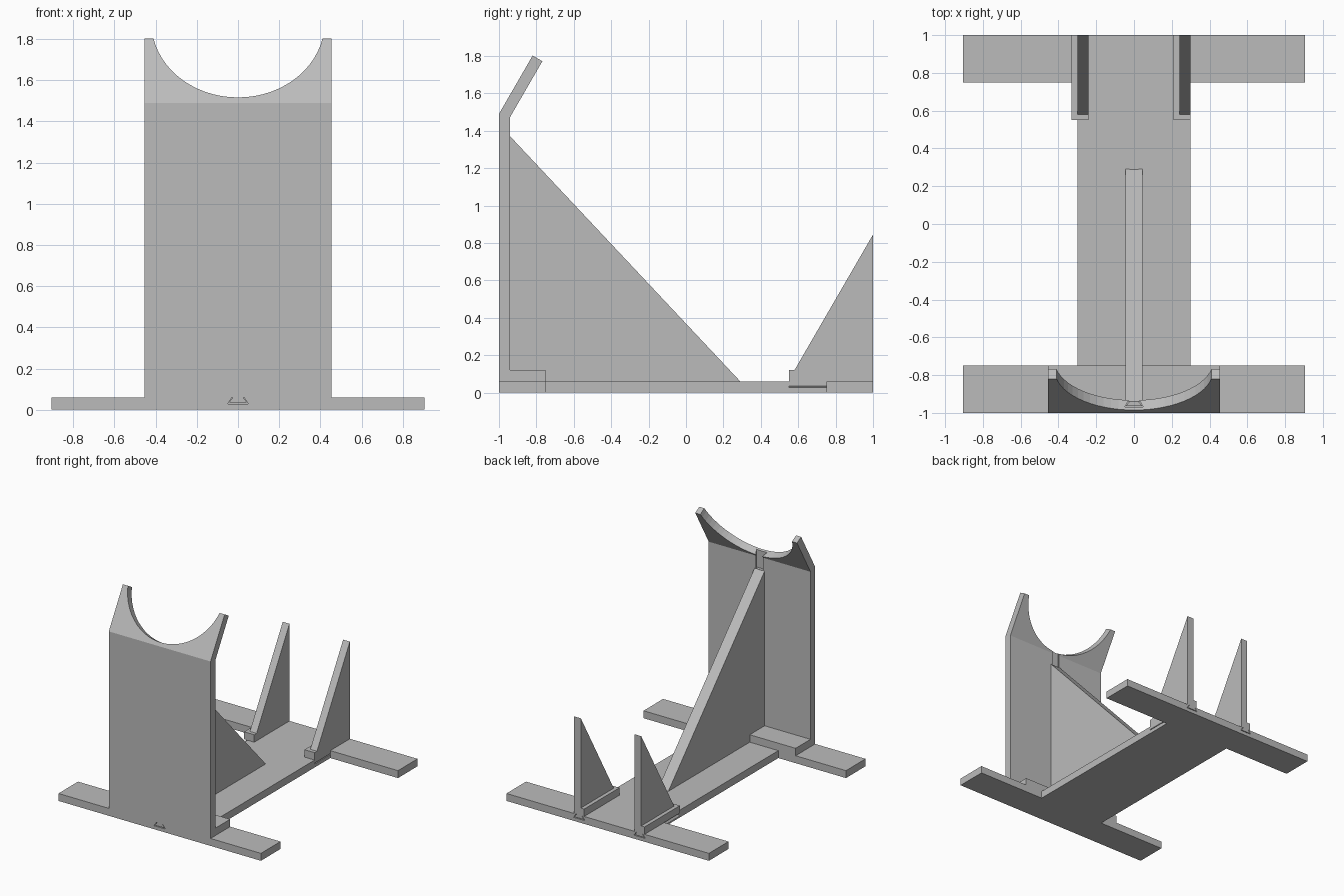
import bpy
import bmesh
from math import radians, sin, cos
from mathutils import Vector, Matrix

if "Cube" in bpy.data.objects:
    bpy.data.objects.remove(bpy.data.objects["Cube"], do_unlink=True)

grey = bpy.data.materials.new("plain grey")
grey.use_nodes = True
colour = (0.5, 0.5, 0.5, 1)
grey.diffuse_color = colour
grey.node_tree.nodes["Principled BSDF"].inputs["Base Color"].default_value = colour


def prism(name, points, start, end, place):
    """Extrude a flat outline; place(a, b, t) maps outline and depth to space."""
    bm = bmesh.new()
    rings = [[bm.verts.new(place(a, b, t)) for a, b in points] for t in (start, end)]
    bm.faces.new(rings[0])
    bm.faces.new(rings[1])
    for i in range(len(points)):
        j = (i + 1) % len(points)
        bm.faces.new((rings[0][i], rings[0][j], rings[1][j], rings[1][i]))
    bmesh.ops.recalc_face_normals(bm, faces=bm.faces)
    mesh = bpy.data.meshes.new(name)
    bm.to_mesh(mesh)
    bm.free()
    obj = bpy.data.objects.new(name, mesh)
    obj.data.materials.append(grey)
    bpy.context.collection.objects.link(obj)
    return obj


def along_x(a, b, t): return (t, a, b)   # outline in y, z
def along_y(a, b, t): return (a, t, b)   # outline in x, z
def along_z(a, b, t): return (a, b, t)   # outline in x, y


def combine(target, other, operation):
    """Apply a boolean and discard the helper."""
    mod = target.modifiers.new("join", 'BOOLEAN')
    mod.operation, mod.object, mod.solver = operation, other, 'EXACT'
    bpy.context.view_layer.update()
    graph = bpy.context.evaluated_depsgraph_get()
    mesh = bpy.data.meshes.new_from_object(target.evaluated_get(graph))
    target.modifiers.clear()
    target.data = mesh
    bpy.data.objects.remove(other, do_unlink=True)


def dovetail(x, wide, narrow, low, high):
    return [(x - wide, low), (x + wide, low), (x + narrow, high), (x - narrow, high)]


BASE = 0.06
FOOT = 0.12
GAP = 0.006
TILT = radians(30)

# I-shaped base
half = [(0.905, -1), (0.905, -0.75), (0.3, -0.75), (0.3, 0.75), (0.905, 0.75), (0.905, 1)]
base = prism("base_frame", half + [(-x, y) for x, y in reversed(half)], 0, BASE, along_z)

# Dovetail slots in the base, with the loose tongues that fill them
for name, x, y0, y1 in (("rib", 0, -1, 0.29), ("left_fin", 0.255, 0.55, 1),
                        ("right_fin", -0.285, 0.55, 1)):
    slot = prism("slot", dovetail(x, 0.05, 0.026, 0.028, 0.066),
                 y0 - 0.01 if y0 < 0 else y0, y1 + (0.01 if y1 == 1 else 0), along_y)
    combine(base, slot, 'DIFFERENCE')
    prism(name + "_tongue", dovetail(x, 0.05 - GAP, 0.03 - GAP, 0.028 + GAP, BASE + 0.001),
          y0, y1, along_y)

# Upright plate with a foot and a tilted lip
lip = Vector((sin(TILT), cos(TILT)))
across = Vector((cos(TILT), -sin(TILT)))
bend = Vector((-1, 1.49))
tip = bend + lip * 0.36
back_tip = tip + across * 0.06
profile = [(-1, BASE), (-0.75, BASE), (-0.75, FOOT), (-0.94, FOOT), (-0.94, 1.474),
           tuple(back_tip), tuple(tip), tuple(bend)]
upright = prism("upright", profile, -0.455, 0.455, along_x)

# Round cradle cut square through the lip
centre = bend + lip * 0.45
bm = bmesh.new()
bmesh.ops.create_cone(bm, cap_ends=True, segments=64, radius1=0.42, radius2=0.42, depth=0.4,
                      matrix=Matrix.Translation((0, centre.x, centre.y))
                      @ Matrix.Rotation(radians(90) - TILT + radians(30) , 4, 'X')
                      @ Matrix.Rotation(TILT, 4, 'X'))
bmesh.ops.rotate(bm, verts=bm.verts, cent=(0, centre.x, centre.y),
                 matrix=Matrix.Rotation(-2 * TILT, 3, 'X'))
mesh = bpy.data.meshes.new("cradle_cutter")
bm.to_mesh(mesh)
bm.free()
cutter = bpy.data.objects.new("cradle_cutter", mesh)
bpy.context.collection.objects.link(cutter)
combine(upright, cutter, 'DIFFERENCE')

# Upright dovetail slot, open at the top
slot = prism("slot", dovetail(0, 0.05, 0.026, -0.97, -0.93), BASE + 0.01, 1.6, along_z)
combine(upright, slot, 'DIFFERENCE')
combine(base, upright, 'UNION')

# Triangular centre rib and its vertical tongue
prism("centre_rib", [(-0.94, BASE), (0.29, BASE), (-0.94, 1.37)], -0.045, 0.045, along_x)
prism("rib_back_tongue", dovetail(0, 0.05 - GAP, 0.03 - GAP, -0.97 + GAP, -0.939),
      BASE + 0.01, 1.37, along_z)

# Rear fins, each on an offset foot
for side, outer in (("left", 0.3), ("right", -0.24)):
    outline = [(0.55, BASE), (1, BASE), (1, FOOT), (0.55, FOOT)]
    prism(side + "_fin_foot", outline, outer - 0.09, outer, along_x)
    prism(side + "_fin", [(0.58, FOOT), (1, FOOT), (1, 0.845)], outer - 0.06, outer, along_x)
